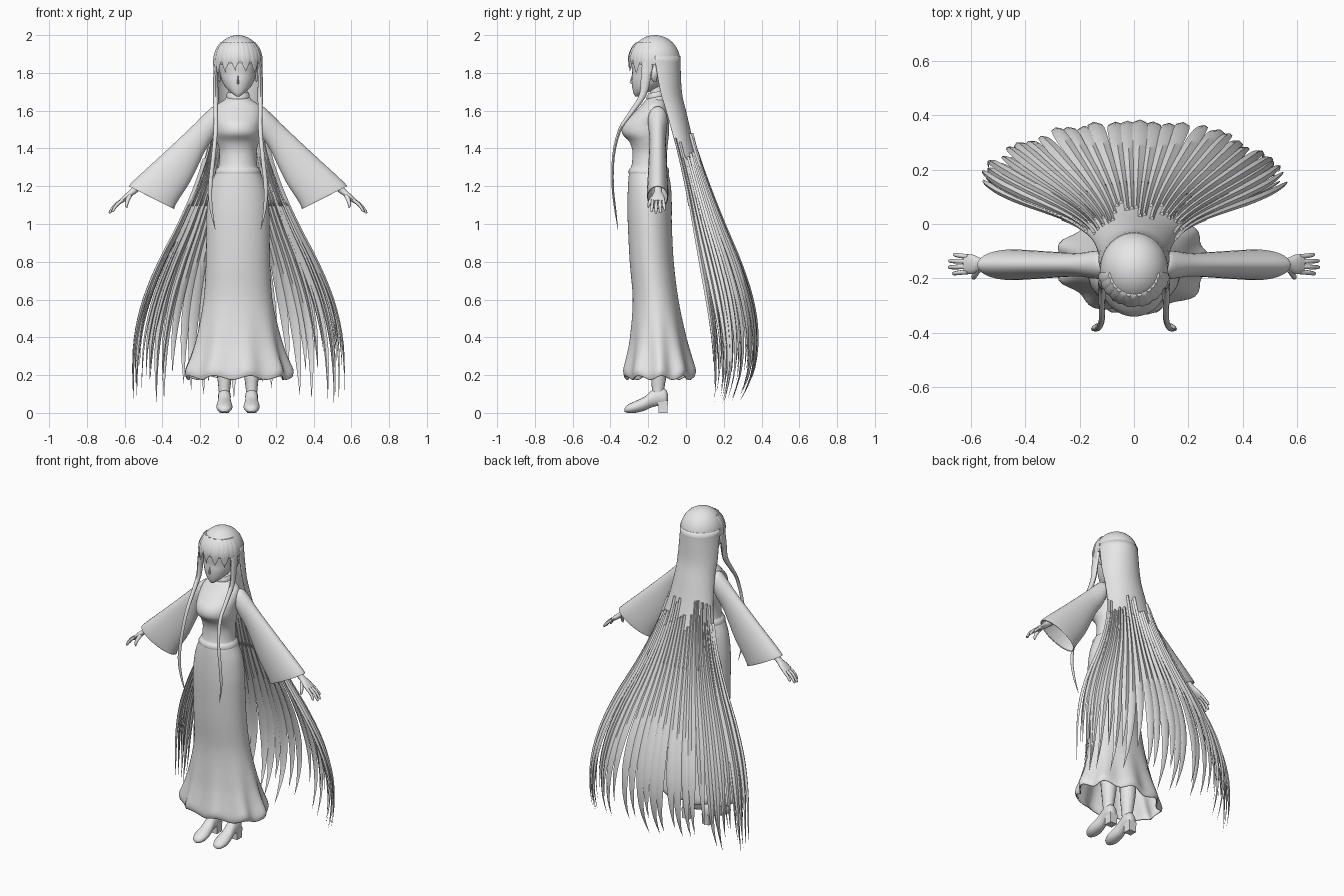
import bpy, bmesh, math, random
from mathutils import Vector as V

random.seed(4)
TAU = 2 * math.pi
mat = bpy.data.materials.new("plain grey")
mat.diffuse_color = (0.8, 0.8, 0.8, 1)


def build(name, parts, mirror=False, solid=0, angle=50):
    """parts: list of (rings, cap_ends, closed_ring)"""
    bm = bmesh.new()
    for rings, cap, closed in parts:
        rows = [[bm.verts.new(p) for p in r] for r in rings]
        n = len(rows[0])
        for r0, r1 in zip(rows, rows[1:]):
            for i in range(n if closed else n - 1):
                j = (i + 1) % n
                bm.faces.new((r0[i], r0[j], r1[j], r1[i]))
        if cap:
            bm.faces.new(rows[0])
            bm.faces.new(rows[-1])
    bmesh.ops.recalc_face_normals(bm, faces=bm.faces)
    me = bpy.data.meshes.new(name)
    bm.to_mesh(me)
    bm.free()
    me.materials.append(mat)
    ob = bpy.data.objects.new(name, me)
    bpy.context.collection.objects.link(ob)
    bpy.ops.object.select_all(action='DESELECT')
    ob.select_set(True)
    bpy.context.view_layer.objects.active = ob
    bpy.ops.object.shade_smooth_by_angle(angle=math.radians(angle))
    if solid:
        m = ob.modifiers.new("thickness", 'SOLIDIFY')
        m.thickness = solid
    if mirror:
        ob.modifiers.new("mirror", 'MIRROR')
    return ob


def smooth(table, k=4):
    """Catmull-Rom resampling of table rows"""
    t = [V(r) for r in table]
    t = [2 * t[0] - t[1]] + t + [2 * t[-1] - t[-2]]
    out = []
    for a, b, c, d in zip(t, t[1:], t[2:], t[3:]):
        for i in range(k):
            u = i / k
            out.append(0.5 * (2 * b + (c - a) * u + (2 * a - 5 * b + 4 * c - d) * u * u
                              + (3 * b - a - 3 * c + d) * u ** 3))
    return out + [t[-2]]


def lookup(rows, z):
    """linear lookup in rows sorted by falling first value"""
    for a, b in zip(rows, rows[1:]):
        if z >= b[0]:
            return a.lerp(b, min(1, max(0, (a[0] - z) / (a[0] - b[0]))))
    return rows[-1]


def ring(z, hx, yf, yb, n=32, wave=0, lobes=9):
    """horizontal oval section from half width, front y and back y"""
    out = []
    for i in range(n):
        a = TAU * i / n
        s = 1 + wave * math.cos(lobes * a)
        out.append((hx * s * math.cos(a), (yf + yb) / 2 + (yb - yf) / 2 * s * math.sin(a),
                    z + wave * 0.2 * math.sin(lobes * a + 1)))
    return out


def tube(path, side, n=10):
    """path rows: x, y, z, radius along side, radius across"""
    pts, rings, side = smooth(path, 3), [], V(side)
    for i, p in enumerate(pts):
        t = V(pts[min(i + 1, len(pts) - 1)][:3]) - V(pts[max(i - 1, 0)][:3])
        other = t.cross(side).normalized()
        rings.append([V(p[:3]) + side * p[3] * math.cos(TAU * k / n)
                      + other * p[4] * math.sin(TAU * k / n) for k in range(n)])
    return rings, True, True


def strand(surf, a, da, z0, z1, drift, start, thick, lift=0, n=22):
    """pointed lens-shaped lock lying on a hair surface"""
    rings = []
    for i in range(n + 1):
        s = i / n
        z = z0 + (z1 - z0) * s
        w = da if s < start else da * max(0.02, 1 - ((s - start) / (1 - start)) ** 1.6)
        c = a + drift * s * s
        e1, m, e2 = surf(c - w, z), surf(c, z), surf(c + w, z)
        d = (e2 - e1).normalized()
        nrm = V((-d.y, d.x, 0)) * thick * (w / da)
        off = V((-d.y, d.x, 0)) * lift * s
        rings.append([e1 + off, m + nrm + off, e2 + off, m - nrm + off])
    return rings, True, True


# dress: torso and long flared skirt (z, half width, front y, back y)
dress = smooth([(1.668, .05, -.20, -.115), (1.655, .075, -.215, -.105), (1.625, .115, -.24, -.095),
                (1.58, .125, -.285, -.09), (1.53, .122, -.332, -.09), (1.48, .12, -.338, -.09),
                (1.435, .11, -.30, -.095), (1.38, .098, -.283, -.10), (1.31, .102, -.288, -.10),
                (1.28, .115, -.30, -.095), (1.20, .147, -.307, -.08), (1.10, .163, -.31, -.075),
                (1.0, .167, -.308, -.075), (.8, .17, -.298, -.065), (.6, .182, -.282, -.04),
                (.4, .222, -.295, 0), (.3, .25, -.31, .025), (.22, .278, -.325, .045),
                (.185, .275, -.32, .04)], 4)
build("dress", [([ring(*r, n=72, wave=.055 * max(0, min(1, (.6 - r[0]) / .38)) ** 1.5)
                  for r in dress], False, True)], solid=.006)
build("waist_seam", [([ring(z, h, f, b) for z, h, f, b in
                       ((1.302, .103, -.288, -.099), (1.295, .112, -.298, -.093),
                        (1.277, .122, -.306, -.089), (1.268, .12, -.303, -.09))], False, True)])

# collar and neck
build("collar", [([[(x, y, z - (y + .155) * -.2) for x, y, z in ring(*r)] for r in rr], True, True)
                 for rr in ([(1.645, .07, -.222, -.098), (1.66, .07, -.22, -.098), (1.672, .06, -.21, -.105)],
                            [(1.672, .06, -.208, -.107), (1.682, .062, -.21, -.105), (1.70, .054, -.2, -.11)])])
build("neck", [tube([(0, -.15, 1.64, .04, .04), (0, -.155, 1.7, .036, .036), (0, -.165, 1.78, .036, .036)], (1, 0, 0), 16)])

# head with pointed chin
head = smooth([(1.675, .008, -.268, -.25), (1.69, .03, -.277, -.22), (1.72, .063, -.284, -.15),
               (1.76, .086, -.288, -.09), (1.80, .097, -.285, -.065), (1.86, .103, -.288, -.055),
               (1.93, .085, -.26, -.07), (1.97, .03, -.2, -.13)], 3)
build("head", [([ring(*r) for r in head], True, True)])
build("nose", [([ring(1.742, .008, -.291, -.27, 8), ring(1.75, .007, -.298, -.27, 8),
                 ring(1.785, .002, -.288, -.27, 8)], True, True)])
build("ear", [tube([(.094, -.165, 1.755, .008, .006), (.102, -.17, 1.775, .018, .01),
                    (.106, -.17, 1.80, .024, .012), (.1, -.165, 1.83, .012, .008)], (0, 1, 0))], mirror=True)

# hair crown
cap = [(1.845, .124, -.285, -.035)]
cap += [(1.862 + .138 * math.sin(k), .126 * math.cos(k), -.165 - .133 * math.cos(k), -.165 + .135 * math.cos(k))
        for k in [i / 12 * 1.565 for i in range(13)]]
build("hair_crown", [([ring(*r, n=40) for r in cap], True, True)])

# back hair: curved fan surface (z, half width, side y, back y)
fan = smooth([(1.87, .125, -.165, -.03), (1.7, .131, -.135, -.022), (1.6, .132, -.105, 0),
              (1.4, .16, -.05, .05), (1.2, .225, -.005, .12), (1.0, .315, .03, .20), (.8, .42, .065, .285),
              (.6, .505, .10, .35), (.4, .555, .13, .38), (.2, .57, .145, .36), (.0, .565, .14, .27)], 5)


def back(a, z):
    _, hx, ys, yb = lookup(fan, z)
    return V((hx * math.sin(a), ys + (yb - ys) * math.cos(a), z))


sheet = [[back(math.pi * (i / 40 - .5), 1.89 - .79 * k / 24) for i in range(41)] for k in range(25)]
build("back_hair", [(sheet, False, False)], solid=.01)
locks = []
N = 30
for i in range(N):
    a = math.pi * ((i + .5) / N - .5) * .98
    mid = math.cos(a)
    locks.append(strand(back, a, .058, random.uniform(1.3, 1.5), random.uniform(.04, .24),
                        random.uniform(-.05, .05), .45 + .2 * mid, .012,
                        random.uniform(-.02, .008)))
for i in range(14):     # loose inner locks near the sides
    a = (1 if i % 2 else -1) * random.uniform(.75, 1.5)
    locks.append(strand(back, a, .045, 1.35, random.uniform(.1, .35), random.uniform(-.08, .08),
                        .4, .01, random.uniform(-.05, -.02)))
build("hair_locks", locks)


# fringe follows the front of the crown
def front(a, z):
    k = max(0, z - 1.862) / .138
    r = math.sqrt(max(.01, 1 - k * k)) * (1 - max(0, 1.862 - z) * .25)
    return V((.13 * r * math.sin(a), -.165 - .138 * r * math.cos(a), z))


fringe = []
for i, tip in enumerate((1.70, 1.79, 1.81, 1.80, 1.825, 1.81, 1.835, 1.805, 1.82, 1.795, 1.81, 1.79, 1.70)):
    a = math.radians((i - 6) * 12.5)
    fringe.append(strand(front, a, .15, 1.96, tip, .12 if i % 2 else -.06, .45, .006, 0, 12))
build("fringe", fringe)

# long thin locks hanging in front of the shoulders
build("front_lock", [tube([(.112, -.2, 1.88, .012, .03), (.118, -.212, 1.78, .013, .027),
                           (.118, -.23, 1.68, .014, .018), (.118, -.29, 1.59, .012, .012),
                           (.118, -.35, 1.5, .011, .009), (.13, -.384, 1.36, .011, .007),
                           (.147, -.388, 1.2, .011, .006), (.142, -.375, 1.08, .008, .005),
                           (.12, -.36, .97, .001, .001)], (1, 0, 0), 8)], mirror=True)

# bell sleeves: upper edge x, z, lower edge x, z, half depth
sleeve = smooth([(.09, 1.615, .09, 1.53, .03), (.13, 1.622, .115, 1.49, .05), (.175, 1.585, .13, 1.455, .05),
                 (.25, 1.51, .175, 1.385, .043), (.41, 1.36, .25, 1.23, .05), (.53, 1.25, .32, 1.12, .056),
                 (.575, 1.205, .338, 1.083, .056), (.57, 1.198, .34, 1.08, .052)], 4)
rings = []
for tx, tz, bx, bz, h in sleeve:
    c, u = V(((tx + bx) / 2, -.15, (tz + bz) / 2)), V(((tx - bx) / 2, 0, (tz - bz) / 2))
    rings.append([c + u * math.cos(TAU * k / 28) + V((0, h * math.sin(TAU * k / 28), 0)) for k in range(28)])
build("sleeve", [(rings, False, True)], mirror=True, solid=.005)

# forearm, palm, fingers and thumb
Y = (0, 1, 0)
hand = [tube([(.2, -.15, 1.5, .032, .032), (.36, -.15, 1.35, .03, .03), (.53, -.148, 1.195, .021, .02),
              (.565, -.148, 1.165, .023, .016), (.595, -.148, 1.14, .036, .015),
              (.622, -.148, 1.118, .034, .011)], Y, 14)]
for y0, y1, x1, z1 in ((-.176, -.182, .668, 1.064), (-.157, -.159, .683, 1.056),
                       (-.138, -.136, .682, 1.059), (-.12, -.113, .665, 1.073)):
    hand.append(tube([(.61, y0, 1.128, .009, .009), ((.61 + x1) / 2 + .004, (y0 + y1) / 2, 1.1, .0085, .0085),
                      (x1 - .006, y1, z1 + .007, .007, .007), (x1, y1, z1, .002, .002)], Y, 8))
hand.append(tube([(.57, -.165, 1.155, .012, .012), (.585, -.187, 1.125, .011, .011),
                  (.59, -.197, 1.1, .008, .008), (.588, -.2, 1.085, .002, .002)], Y, 8))
build("hand", hand, mirror=True)

# legs
build("leg", [tube([(.072, -.148, .09, .03, .032), (.072, -.148, .13, .031, .033), (.072, -.143, .24, .044, .046),
                    (.075, -.145, .36, .049, .05), (.077, -.16, .52, .046, .047),
                    (.082, -.18, .8, .066, .066), (.08, -.19, 1.0, .07, .07)], (1, 0, 0), 16)], mirror=True)

# shoes (y, half width, sole z, top z) and block heels
shoe = smooth([(-.325, .012, .006, .025), (-.31, .031, 0, .042), (-.27, .043, 0, .062), (-.22, .038, .012, .085),
               (-.18, .033, .03, .12), (-.14, .034, .038, .135), (-.108, .03, .04, .125), (-.096, .014, .05, .1)], 3)
rings = [[(.072 + h * math.cos(TAU * k / 16), y, (b + t) / 2 + (t - b) / 2 * math.sin(TAU * k / 16))
          for k in range(16)] for y, h, b, t in shoe]
build("shoe", [(rings, True, True)], mirror=True)
build("shoe_heel", [([[(.072 + x * s, -.122 + y * s, z) for x, y in
                       ((-.026, -.026), (.026, -.026), (.026, .026), (-.026, .026))]
                      for z, s in ((0, .95), (.03, .95), (.065, 1.05))], True, True)], mirror=True)
